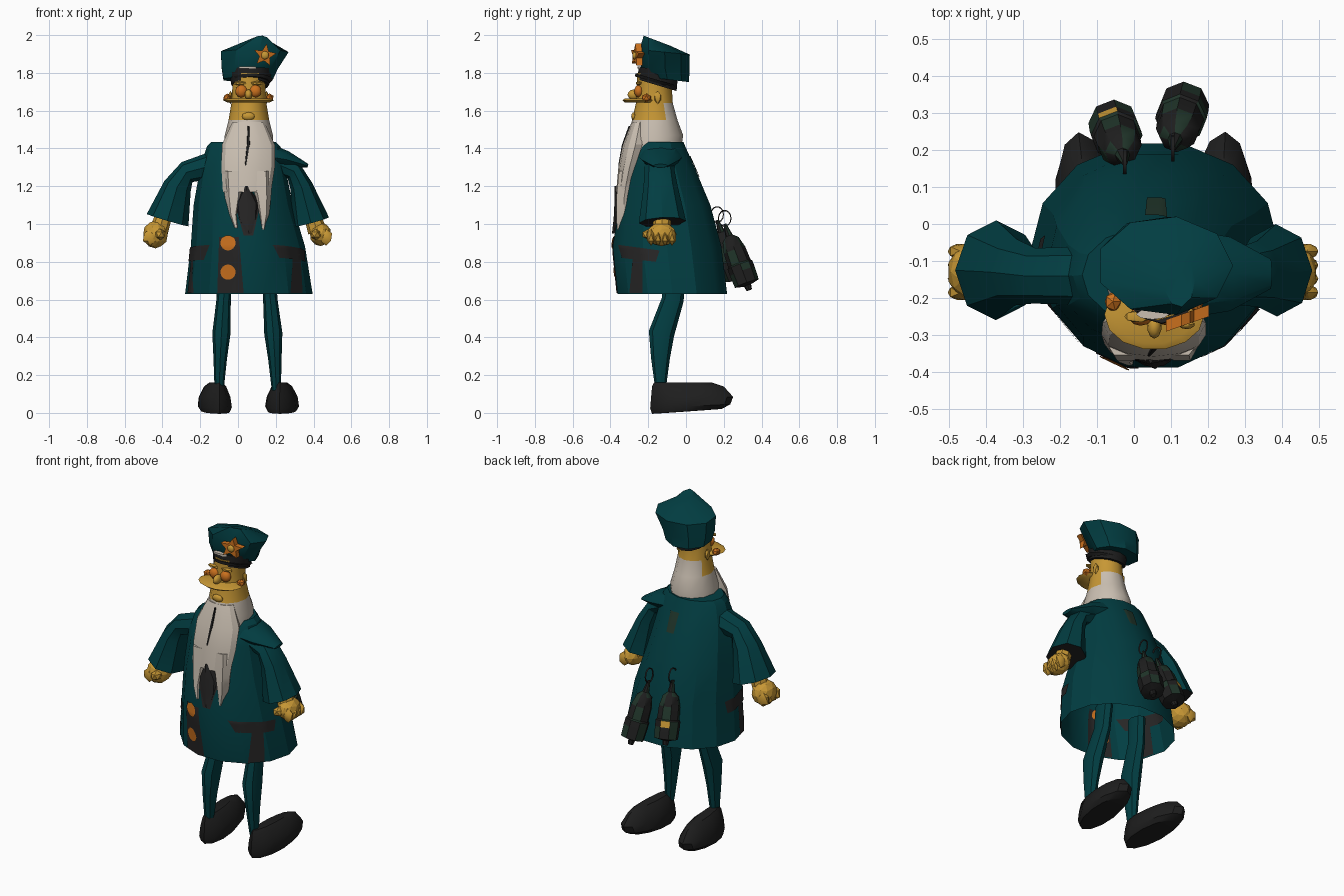
import bpy, bmesh, math
from mathutils import Vector, Matrix
from mathutils.bvhtree import BVHTree

if "Cube" in bpy.data.objects:
    bpy.data.objects.remove(bpy.data.objects["Cube"])


def material(name, r, g, b):
    m = bpy.data.materials.new(name)
    m.use_nodes = True
    m.diffuse_color = (r, g, b, 1)
    bsdf = m.node_tree.nodes["Principled BSDF"]
    bsdf.inputs["Base Color"].default_value = (r, g, b, 1)
    bsdf.inputs["Roughness"].default_value = 0.8
    return m


TEAL = material("teal cloth", 0.0005, 0.047, 0.054)
GOLD = material("golden skin", 0.57, 0.31, 0.035)
BEARD = material("cream hair", 0.59, 0.52, 0.44)
BLACK = material("black leather", 0.013, 0.013, 0.013)
TRIM = material("charcoal trim", 0.02, 0.019, 0.019)
ORANGE = material("orange", 0.60, 0.165, 0.013)
GREEN = material("bottle green", 0.014, 0.034, 0.022)


def finish(name, bm, mats, rule=None, angle=35):
    bmesh.ops.recalc_face_normals(bm, faces=bm.faces)
    if rule:
        for i, f in enumerate(bm.faces):
            f.material_index = rule(i, f.calc_center_median())
    mesh = bpy.data.meshes.new(name)
    bm.to_mesh(mesh)
    bm.free()
    for m in mats:
        mesh.materials.append(m)
    for p in mesh.polygons:
        p.use_smooth = True
    mesh.set_sharp_from_angle(angle=math.radians(angle))
    ob = bpy.data.objects.new(name, mesh)
    bpy.context.collection.objects.link(ob)
    return ob


def skin(name, rings, mats, rule=None, caps=(True, True), angle=35):
    """Bridge a list of equal point rings into one surface."""
    bm = bmesh.new()
    loops = [[bm.verts.new(p) for p in ring] for ring in rings]
    n = len(loops[0])
    for a, b in zip(loops, loops[1:]):
        for i in range(n):
            j = (i + 1) % n
            bm.faces.new((a[i], a[j], b[j], b[i]))
    for cap, loop in zip(caps, (loops[0], loops[-1])):
        if cap:
            bm.faces.new(loop)
    return finish(name, bm, mats, rule, angle)


def loft(name, rows, mats, sides=12, **kw):
    """Horizontal ovals: z, x min, x max, y min, y max, optional slope along y."""
    rings = []
    for z, x0, x1, y0, y1, *slope in rows:
        k = slope[0] if slope else 0
        ring = []
        for i in range(sides):
            a = math.tau * i / sides
            dy = (y1 - y0) / 2 * math.sin(a)
            ring.append(((x0 + x1) / 2 + (x1 - x0) / 2 * math.cos(a), (y0 + y1) / 2 + dy, z + k * dy))
        rings.append(ring)
    return skin(name, rings, mats, **kw)


def tube(name, path, mats, sides=8, **kw):
    """Oval sections along a path of x, y, z, radius, optional depth radius."""
    pts = [Vector(p[:3]) for p in path]
    rings = []
    for k, p in enumerate(pts):
        t = (pts[min(k + 1, len(pts) - 1)] - pts[max(k - 1, 0)]).normalized()
        u = t.cross(Vector((0, 1, 0))).normalized()
        v = t.cross(u) * path[k][-1]
        u = u * path[k][3]
        rings.append([p + u * math.cos(math.tau * i / sides) + v * math.sin(math.tau * i / sides)
                      for i in range(sides)])
    return skin(name, rings, mats, **kw)


def ball(name, loc, size, mat, detail=2, angle=35):
    bm = bmesh.new()
    bmesh.ops.create_icosphere(bm, subdivisions=detail, radius=1,
                               matrix=Matrix.Translation(loc) @ Matrix.Diagonal((*size, 1)))
    return finish(name, bm, [mat], angle=angle)


# Coat, hollow and open at the hem
coat = loft("coat", [(0.63, -0.28, 0.395, -0.37, 0.225), (0.88, -0.25, 0.355, -0.395, 0.195),
                     (1.1, -0.235, 0.29, -0.36, 0.135), (1.3, -0.2, 0.25, -0.325, 0.05),
                     (1.41, -0.165, 0.225, -0.28, 0.0), (1.435, -0.14, 0.2, -0.265, -0.01)],
            [TEAL], sides=14, caps=(False, True), angle=25)
tree = BVHTree.FromPolygons([v.co for v in coat.data.vertices], [p.vertices for p in coat.data.polygons])


def patch(name, direction, corners, mat, lift=0.005, rounded=False, n=8):
    """Thin piece on both faces of the coat cloth; corners are (sideways, height)."""
    d = Vector(direction)
    side = Vector((abs(d.y), abs(d.x), 0))
    a, b, c, e = (Vector(p) for p in corners)
    bm = bmesh.new()
    for offset in (lift, -lift):
        grid = []
        for j in range(n + 1):
            row = []
            for i in range(n + 1):
                u, v = 2 * i / n - 1, 2 * j / n - 1
                if rounded:
                    u, v = u * math.sqrt(1 - v * v / 2), v * math.sqrt(1 - u * u / 2)
                s, t = (u + 1) / 2, (v + 1) / 2
                q = a.lerp(b, s).lerp(e.lerp(c, s), t)
                hit = tree.ray_cast(side * q.x + Vector((0, 0, q.y)) - d * 2, d)[0]
                row.append(bm.verts.new(hit - d * offset) if hit else None)
            grid.append(row)
        for r, s in zip(grid, grid[1:]):
            for i in range(n):
                quad = (r[i], r[i + 1], s[i + 1], s[i])
                if all(quad):
                    bm.faces.new(quad)
    finish(name, bm, [mat])


patch("front_strip", (0, 1, 0), [(-0.11, 0.635), (0.03, 0.635), (0.005, 0.93), (-0.1, 0.93)], TRIM)
patch("chest_opening", (0, 1, 0), [(0.03, 0.94), (0.08, 0.94), (0.13, 1.15), (-0.03, 1.15)], TRIM)
patch("back_tag", (0, -1, 0), [(0.035, 1.25), (0.085, 1.25), (0.09, 1.36), (0.03, 1.36)], GREEN)
patch("left_pocket_flap", (-1, 0, 0), [(-0.34, 0.82), (-0.16, 0.8), (-0.14, 0.86), (-0.36, 0.89)], TRIM)
patch("left_pocket_strip", (-1, 0, 0), [(-0.3, 0.635), (-0.23, 0.635), (-0.23, 0.84), (-0.28, 0.84)], TRIM)
patch("right_pocket_flap", (1, 0, 0), [(-0.28, 0.81), (-0.04, 0.8), (-0.03, 0.87), (-0.32, 0.89)], TRIM)
patch("right_pocket_strip", (1, 0, 0), [(-0.22, 0.635), (-0.14, 0.635), (-0.15, 0.84), (-0.2, 0.84)], TRIM)
for z in (0.745, 0.9):
    patch("button", (0, 1, 0), [(-0.093, z - 0.04), (-0.013, z - 0.04), (-0.013, z + 0.04), (-0.093, z + 0.04)],
          ORANGE, lift=0.009, rounded=True)

# Sleeves with dark openings, fists
arms = {"right": [(-0.1, -0.14, 1.32, 0.075, 0.08), (-0.27, -0.14, 1.275, 0.06, 0.075),
                  (-0.32, -0.13, 1.2, 0.075, 0.09), (-0.373, -0.125, 1.02, 0.115, 0.135)],
        "left": [(0.18, -0.14, 1.33, 0.06, 0.08), (0.295, -0.14, 1.28, 0.05, 0.08),
                 (0.335, -0.135, 1.2, 0.06, 0.09), (0.385, -0.125, 1.01, 0.1, 0.125)]}
fists = {"right": (0.068, 0.08, 0.074), "left": (0.058, 0.08, 0.062)}
for label, path in arms.items():
    s = 1 if label == "left" else -1
    tube(label + "_sleeve", path, [TEAL, BLACK], rule=lambda i, c: int(i > 24), angle=30)
    x = 0.437 * s
    size = fists[label]
    ball(label + "_fist", (x, -0.13, 0.945), size, GOLD, angle=15)
    tube(label + "_wrist", [(0.395 * s, -0.125, 1.04, 0.045), (0.42 * s, -0.13, 0.96, 0.05)], [GOLD])
    for k in range(4):
        ball(label + "_finger", (x + 0.03 * s, -0.185 + 0.037 * k, 0.93), (size[0] * 0.6, 0.024, 0.045), GOLD, 1)
    ball(label + "_thumb", (x - 0.025 * s, -0.195, 0.945), (0.032, 0.04, 0.03), GOLD, 1)
tube("left_shoulder_point", [(0.14, -0.135, 1.36, 0.075, 0.12), (0.26, -0.135, 1.34, 0.045, 0.1),
                             (0.37, -0.135, 1.308, 0.01, 0.04)], [TEAL])

# Legs and long shoes
for label, x, lean in (("right", -0.07, -0.03), ("left", 0.163, 0.04)):
    tube(label + "_leg", [(x, -0.06, 0.75, 0.038, 0.06), (x + lean * 0.2, -0.07, 0.6, 0.038, 0.058),
                          (x + lean * 0.6, -0.13, 0.42, 0.048, 0.068), (x + lean * 0.8, -0.135, 0.29, 0.036, 0.05),
                          (x + lean, -0.135, 0.12, 0.024, 0.027)], [TEAL])
    shoe = loft(label + "_shoe", [(0.008, -0.075, 0.075, -0.18, 0.19, 0.07), (0.035, -0.09, 0.09, -0.19, 0.235, 0.05),
                                  (0.085, -0.082, 0.082, -0.185, 0.25), (0.14, -0.055, 0.055, -0.18, 0.2),
                                  (0.16, -0.03, 0.03, -0.17, 0.14)], [BLACK])
    turn = 0.12 if label == "right" else -0.06
    shoe.data.transform(Matrix.Translation((-0.12 if label == "right" else 0.232, 0, 0)) @ Matrix.Rotation(turn, 4, "Z"))

# Head: skin in front, cream hair below and behind
loft("head", [(1.37, -0.08, 0.19, -0.31, -0.03), (1.47, -0.07, 0.185, -0.31, -0.015),
              (1.55, -0.05, 0.165, -0.285, -0.045), (1.64, -0.035, 0.15, -0.265, -0.07),
              (1.72, -0.03, 0.145, -0.26, -0.075), (1.8, -0.02, 0.15, -0.26, -0.07)], [BEARD, GOLD],
     rule=lambda i, c: int(c.z > 1.64 or (c.z > 1.55 and c.y < -0.12)))

# Beard hanging in two points with a dark slit
loft("beard", [(1.54, -0.03, 0.14, -0.288, -0.2), (1.42, -0.085, 0.195, -0.335, -0.2),
               (1.3, -0.088, 0.195, -0.358, -0.24), (1.17, -0.08, 0.175, -0.37, -0.28)], [BEARD], angle=25)
loft("beard_right_point", [(1.28, -0.085, 0.04, -0.362, -0.25), (1.14, -0.07, 0.025, -0.375, -0.28),
                           (1.05, -0.05, 0.0, -0.38, -0.3), (0.98, -0.02, 0.0, -0.385, -0.35)], [BEARD], sides=6)
loft("beard_left_point", [(1.28, 0.04, 0.185, -0.362, -0.25), (1.14, 0.085, 0.175, -0.375, -0.28),
                          (1.05, 0.105, 0.165, -0.375, -0.28), (0.97, 0.125, 0.142, -0.37, -0.3)], [BEARD], sides=6)
loft("beard_dark_point", [(1.2, 0.035, 0.055, -0.378, -0.3), (1.11, -0.02, 0.115, -0.379, -0.3),
                          (1.03, -0.01, 0.11, -0.383, -0.3), (0.95, 0.035, 0.08, -0.392, -0.32)], [TRIM], sides=8)
loft("beard_slit", [(1.52, 0.05, 0.06, -0.305, -0.28), (1.42, 0.043, 0.067, -0.342, -0.3),
                    (1.31, 0.035, 0.045, -0.363, -0.3)], [BLACK], sides=6)

# Face: wide flat moustache, eyes, nose, lips, ears
loft("moustache", [(1.643, -0.055, 0.165, -0.325, -0.15), (1.655, -0.08, 0.19, -0.34, -0.15),
                   (1.665, -0.055, 0.165, -0.325, -0.15)], [GOLD], sides=14)
ball("nose", (0.055, -0.275, 1.685), (0.02, 0.035, 0.028), GOLD)
for s, label in ((-1, "right"), (1, "left")):
    ball(label + "_eye", (0.055 + 0.037 * s, -0.25, 1.703), (0.033, 0.025, 0.034), ORANGE)
    ball(label + "_moustache_tip", (0.055 + 0.112 * s, -0.21, 1.668), (0.024, 0.028, 0.023), ORANGE, 1)
    ball(label + "_ear", (0.055 + 0.095 * s, -0.15, 1.67), (0.014, 0.02, 0.035), GOLD, 1)
    ball(label + "_brow", (0.055 + 0.045 * s, -0.25, 1.745), (0.04, 0.018, 0.012), GOLD, 1)
ball("lips", (0.055, -0.275, 1.57), (0.035, 0.015, 0.022), GOLD, 2)

# Cap: visor, band, slouched crown, star badge
loft("cap_visor", [(1.75, -0.02, 0.17, -0.27, -0.06, -0.3), (1.765, -0.035, 0.185, -0.268, -0.05, -0.3)], [BLACK])
loft("cap_band", [(1.735, -0.035, 0.165, -0.258, -0.05, -0.3), (1.82, -0.05, 0.18, -0.25, -0.04, -0.1)], [BLACK])
loft("cap_trim", [(1.822, 0.005, 0.095, -0.258, -0.23), (1.834, 0.005, 0.095, -0.258, -0.23)], [BEARD], sides=8)
loft("cap_crown", [(1.765, -0.085, 0.185, -0.215, 0.018, -0.12), (1.82, -0.095, 0.21, -0.24, 0.02, -0.08),
                   (1.91, -0.102, 0.268, -0.248, 0.022, -0.1), (1.97, 0.08, 0.165, -0.225, -0.08, -0.38)],
     [TEAL], sides=9)
star = [(0.142 + r * math.sin(math.tau * i / 10 + 0.15), 1.893 + r * math.cos(math.tau * i / 10 + 0.15))
        for i in range(10) for r in ((0.062, 0.029)[i % 2],)]
skin("star_badge", [[(x, y + 0.35 * (x - 0.14), z) for x, z in star] for y in (-0.272, -0.24)], [ORANGE])
ball("star_centre", (0.142, -0.272, 1.893), (0.022, 0.012, 0.022), GOLD)

# Two camouflaged bottles slung behind on wire rings
profile = [(0, 0.008), (0.18, 0.02), (0.24, 0.045), (0.4, 0.06), (0.6, 0.063), (0.62, 0.07), (0.72, 0.07),
           (0.9, 0.067), (0.93, 0.02), (1, 0.015)]
for label, top, end in (("right", Vector((-0.025, 0.165, 1.02)), Vector((-0.06, 0.285, 0.68))),
                        ("left", Vector((0.105, 0.205, 1.0)), Vector((0.14, 0.335, 0.65)))):
    spot = 45 if label == "right" else -1
    tube(label + "_bottle", [(*top.lerp(end, t), r) for t, r in profile], [GREEN, BLACK, GOLD],
         rule=lambda i, c: 2 if i == spot else int((i * 7) % 5 < 3 or i >= 56))
    loop = [(top.x, top.y + 0.036 * math.cos(math.tau * i / 14), top.z + 0.03 + 0.045 * math.sin(math.tau * i / 14))
            for i in range(14)]
    wire = [[(x + 0.005, y, z), (x, top.y + (y - top.y) * 0.85, top.z + 0.03 + (z - top.z - 0.03) * 0.85), (x - 0.005, y, z)]
            for x, y, z in loop]
    skin(label + "_wire_ring", wire + wire[:1], [BLACK], caps=(False, False))
